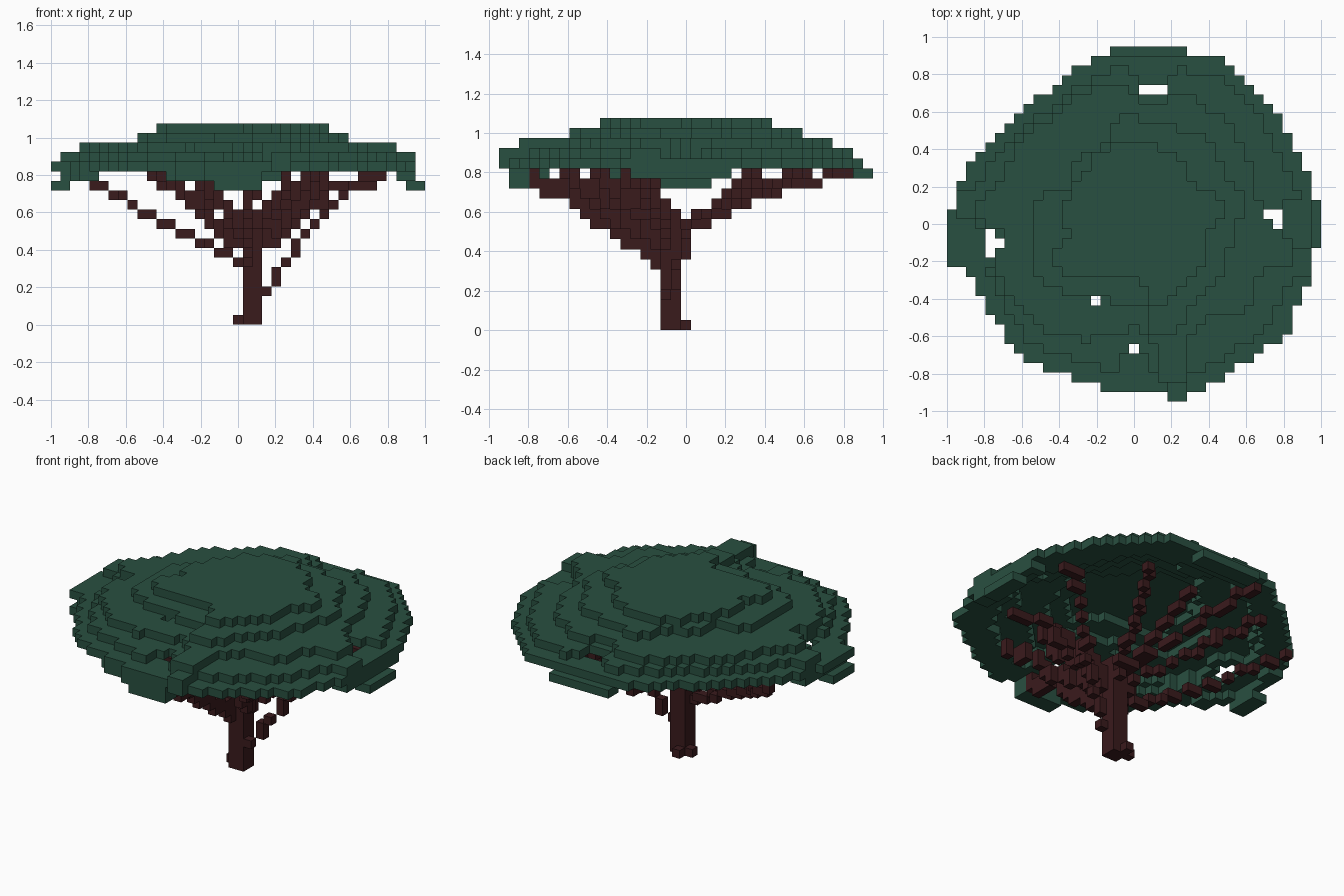
import bpy
import bmesh
import math
from mathutils import Vector

if "Cube" in bpy.data.objects:
    bpy.data.objects.remove(bpy.data.objects["Cube"])

S = 2 / 39          # edge length of one block
NX, NY = 19, 18     # blocks on each side of the centre


def material(name, color):
    mat = bpy.data.materials.new(name)
    mat.use_nodes = True
    mat.diffuse_color = (*color, 1)
    mat.node_tree.nodes["Principled BSDF"].inputs["Base Color"].default_value = (*color, 1)
    return mat


def block_object(name, cells, mat):
    """Mesh of the outer faces of a set of (i, j, k) blocks."""
    bm = bmesh.new()
    verts = {}

    def corner(key):
        if key not in verts:
            x, y, z = key
            verts[key] = bm.verts.new(((x - 0.5) * S, (y - 0.5) * S, z * S))
        return verts[key]

    for cell in sorted(cells):
        for axis in range(3):
            u, v = (axis + 1) % 3, (axis + 2) % 3
            for side in (0, 1):
                near = list(cell)
                near[axis] += 2 * side - 1
                if tuple(near) in cells:
                    continue
                ring = []
                for du, dv in ((0, 0), (1, 0), (1, 1), (0, 1)):
                    p = list(cell)
                    p[axis] += side
                    p[u] += du
                    p[v] += dv
                    ring.append(corner(tuple(p)))
                bm.faces.new(ring if side else ring[::-1])
    mesh = bpy.data.meshes.new(name)
    bm.to_mesh(mesh)
    bm.free()
    mesh.materials.append(mat)
    obj = bpy.data.objects.new(name, mesh)
    bpy.context.collection.objects.link(obj)


def inside(x, y, outline):
    hit = False
    for (ax, ay), (bx, by) in zip(outline, outline[1:] + outline[:1]):
        if (ay > y) != (by > y) and x < ax + (y - ay) * (bx - ax) / (by - ay):
            hit = not hit
    return hit


def fill(outline):
    return {(i, j) for i in range(-NX, NX + 1) for j in range(-NY, NY + 1)
            if inside(i * S, j * S, outline)}


def erode(area, steps):
    for _ in range(steps):
        area = {(i, j) for i, j in area
                if {(i + 1, j), (i - 1, j), (i, j + 1), (i, j - 1)} <= area}
    return area


def patch(i0, i1, j0, j1):
    return {(i, j) for i in range(i0, i1 + 1) for j in range(j0, j1 + 1)}


# Canopy terrace outlines
brim = fill([(-.08, .96), (.28, .96), (.3, .9), (.44, .89), (.6, .77), (.72, .64),
             (.86, .43), (.95, .23), (1.01, .13), (1.01, -.09), (.95, -.28),
             (.88, -.4), (.85, -.55), (.72, -.66), (.54, -.76), (.42, -.86),
             (.28, -.89), (.28, -.96), (.18, -.96), (.18, -.9), (-.08, -.9),
             (-.28, -.84), (-.56, -.74), (-.7, -.6), (-.82, -.36), (-.92, -.24),
             (-1.01, -.24), (-1.01, -.02), (-.95, .18), (-.9, .32), (-.74, .48),
             (-.6, .62), (-.44, .73), (-.28, .85)])
middle = fill([(-.86, .12), (-.7, .25), (-.62, .42), (-.46, .56), (-.28, .7),
               (-.08, .75), (.1, .62), (.28, .7), (.46, .58), (.6, .42),
               (.65, .2), (.7, .05), (.86, -.1), (.86, -.2), (.68, -.24),
               (.6, -.46), (.4, -.5), (.3, -.62), (.25, -.86), (.15, -.86),
               (.1, -.62), (0, -.55), (-.25, -.62), (-.46, -.58), (-.64, -.44),
               (-.74, -.26), (-.7, -.06), (-.86, .02)])
upper = fill([(-.55, .1), (-.49, .18), (-.36, .2), (-.3, .34), (-.15, .45),
              (-.06, .6), (.03, .6), (.06, .53), (.33, .5), (.44, .4), (.5, .24),
              (.6, .18), (.6, .07), (.52, -.08), (.48, -.24), (.33, -.4),
              (.23, -.6), (.1, -.6), (.06, -.42), (-.3, -.4), (-.44, -.34),
              (-.55, -.28)])
crown = fill([(-.1, .45), (.08, .45), (.26, .35), (.33, .19), (.49, .13),
              (.49, .05), (.38, -.06), (.38, -.24), (.24, -.33), (.18, -.45),
              (.12, -.45), (.03, -.28), (-.38, -.28), (-.45, -.22), (-.45, -.12),
              (-.35, -.08), (-.38, .02), (-.34, .18), (-.22, .35)])


def in_notch(i, j):
    """Wedges on the four sides where the canopy sags."""
    wedges = ((-i, j + 2.5), (i, j), (-j, i), (j, i - 2))
    return any(out > 13 and abs(off) < (out - 12) * 0.6 for out, off in wedges)


# Shoulder terrace with a lobe beside each sagging side
shoulder = {c for c in erode(brim, 2) if not in_notch(*c)}
shoulder |= patch(4, 5, -18, -14) | (brim & (patch(-18, -15, 1, 3) | patch(15, 18, -5, -3)))
eaves = brim - patch(19, 19, -NY, NY) - patch(-NX, NX, 18, 18)

# Drooping rim and its lowest tips
sides = patch(-18, -12, -7, 3) | patch(12, 18, -5, 4) | patch(-7, 2, -17, -12) | patch(-2, 5, 12, 18)
rim = (brim - erode(brim, 2)) & sides
tips = brim & (patch(-19, -18, -4, -1) | patch(18, 19, -2, 2) | patch(-2, 2, -17, -16))

# Thin stepped shell, each terrace just overlapping the one above
layers = {
    20: crown,
    19: upper - erode(crown, 1),
    18: middle - erode(upper, 1),
    17: (shoulder | (middle - erode(middle, 1))) - erode(middle, 1),
    16: eaves - erode(brim, 4),
    15: rim,
    14: tips,
}
gaps = {(-4, -8), (0, -13)}
canopy_cells = {(i, j, k) for k, area in layers.items() for i, j in area - gaps}


def branch(height, *points):
    """Chain of blocks along a bent path, some blocks high."""
    cells = set()
    path = [Vector(p) for p in points]
    for a, b in zip(path, path[1:]):
        steps = max(1, math.ceil(max(abs(c) for c in b - a) / S))
        for t in range(steps + 1):
            p = a.lerp(b, t / steps)
            k = math.floor(p.z / S)
            cells |= {(round(p.x / S), round(p.y / S), min(k + h, 15)) for h in range(height)}
    return cells


# Trunk with two small roots
trunk_cells = {(i, j, k) for i in (1, 2) for j in (-2, -1) for k in range(12)}
trunk_cells |= {(0, -1, 0), (1, 0, 0)}

# Branches fanning out to the canopy: single-block ones, then heavier front ones
branch_cells = set()
for path in (
    [(0, -.08, .34), (-.41, .05, .54), (-.8, .36, .8)],
    [(.15, -.08, .18), (.36, 0, .49), (.46, .12, .6), (.6, .25, .74), (.78, .33, .8)],
    [(.05, -.02, .54), (-.1, .4, .7), (-.2, .82, .8)],
    [(.08, -.02, .5), (.06, .3, .68), (.05, .58, .8)],
    [(.12, -.02, .5), (.26, .35, .68), (.4, .62, .8)],
    [(.02, -.05, .44), (-.2, .2, .64), (-.46, .56, .8)],
    [(.15, -.08, .44), (.4, -.15, .62), (.52, -.17, .74), (.74, -.2, .76)],
):
    branch_cells |= branch(1, *path)
for path in (
    [(.05, -.13, .34), (.05, -.4, .52), (.08, -.6, .68), (.08, -.8, .74)],
    [(0, -.13, .42), (-.18, -.3, .58), (-.36, -.45, .75)],
    [(.05, -.13, .44), (-.06, -.4, .58), (-.2, -.6, .75)],
    [(.15, -.13, .42), (.3, -.35, .56), (.45, -.56, .75)],
    [(.1, -.1, .5), (.2, -.28, .62), (.25, -.42, .75)],
    [(.05, -.1, .5), (-.1, -.2, .64), (-.2, -.3, .75)],
    [(.15, -.1, .5), (.28, -.14, .64), (.4, -.3, .75)],
):
    branch_cells |= branch(2, *path)
branch_cells -= trunk_cells | canopy_cells

leaf_green = material("leaf green", (.022, .08, .052))
bark_brown = material("bark brown", (.042, .0105, .012))
block_object("canopy", canopy_cells, leaf_green)
block_object("trunk", trunk_cells, bark_brown)
block_object("branches", branch_cells, bark_brown)
